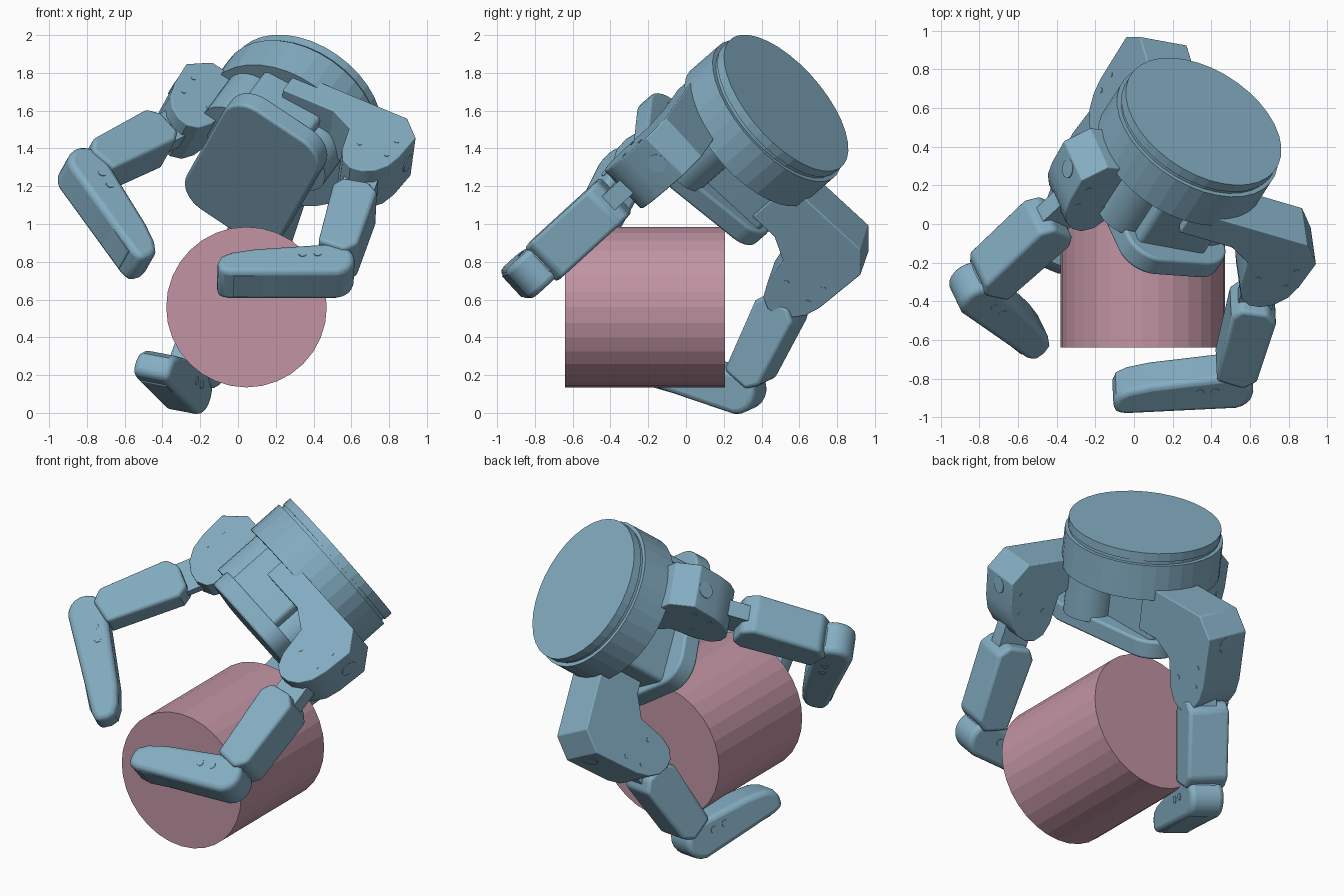
import bpy, bmesh, math
from mathutils import Vector, Matrix

if "Cube" in bpy.data.objects:
    bpy.data.objects.remove(bpy.data.objects["Cube"])

V = Vector


def material(name, rgb):
    m = bpy.data.materials.new(name)
    m.diffuse_color = (*rgb, 1)
    m.use_nodes = True
    m.node_tree.nodes["Principled BSDF"].inputs["Base Color"].default_value = m.diffuse_color
    return m


BLUE = material("steel_blue", (0.23, 0.42, 0.54))
PINK = material("dusty_pink", (0.54, 0.30, 0.37))


def frame(origin, u, v):
    """Matrix whose x runs along u and whose y leans towards v."""
    u = u.normalized()
    w = u.cross(v).normalized()
    v = w.cross(u)
    m = Matrix((u, v, w)).transposed().to_4x4()
    m.translation = origin
    return m


def finish(name, bm, matrix, mat, bevel=0.0, angle=25):
    bmesh.ops.recalc_face_normals(bm, faces=bm.faces)
    me = bpy.data.meshes.new(name)
    bm.to_mesh(me)
    bm.free()
    ob = bpy.data.objects.new(name, me)
    bpy.context.collection.objects.link(ob)
    ob.matrix_world = matrix
    me.materials.append(mat)
    if bevel:
        b = ob.modifiers.new("rounded_edges", "BEVEL")
        b.width, b.segments, b.angle_limit = bevel, 3, math.radians(40)
    bpy.ops.object.select_all(action="DESELECT")
    ob.select_set(True)
    bpy.context.view_layer.objects.active = ob
    bpy.ops.object.shade_smooth_by_angle(angle=math.radians(angle))
    return ob


def prism(name, pts, z0, z1, matrix, bevel=0.0, angle=25):
    bm = bmesh.new()
    face = bm.faces.new([bm.verts.new((x, y, z0)) for x, y in pts])
    ext = bmesh.ops.extrude_face_region(bm, geom=[face])["geom"]
    verts = [g for g in ext if isinstance(g, bmesh.types.BMVert)]
    bmesh.ops.translate(bm, verts=verts, vec=(0, 0, z1 - z0))
    return finish(name, bm, matrix, BLUE, bevel, angle)


def arc(cx, cy, r, a0, a1, n=8):
    return [(cx + r * math.cos(math.radians(a0 + (a1 - a0) * i / n)),
             cy + r * math.sin(math.radians(a0 + (a1 - a0) * i / n))) for i in range(n + 1)]


def rounded_rect(x0, x1, y0, y1, r):
    return (arc(x1 - r, y1 - r, r, 0, 90) + arc(x0 + r, y1 - r, r, 90, 180)
            + arc(x0 + r, y0 + r, r, 180, 270) + arc(x1 - r, y0 + r, r, 270, 360))


def circle(r, cx=0, cy=0, n=32):
    return arc(cx, cy, r, 0, 360 - 360 / n, n - 1)


# Held cylinder, lying along y, faceted
bm = bmesh.new()
bmesh.ops.create_cone(bm, cap_ends=True, segments=32, radius1=0.425, radius2=0.425, depth=0.845)
finish("held_cylinder", bm,
       Matrix.Translation((0.045, -0.217, 0.56)) @ Matrix.Rotation(math.pi / 2, 4, "X"),
       PINK, angle=2)

# Hand frame: x towards the back finger, z out of the wrist
N = V((0.44, 0.68, 0.59)).normalized()
BACK = V((-0.22, 0.717, -0.66)).normalized()
TOP = V((0.337, 0.495, 1.61))
hand = frame(TOP, BACK, N.cross(BACK))

# Wrist: flange, groove and drum, faceted
prism("wrist_flange", circle(0.448, n=36), 0.0, 0.052, hand, angle=2)
prism("wrist_groove", circle(0.44, n=36), -0.03, 0.005, hand, angle=2)
prism("wrist_drum", circle(0.464, n=36), -0.24, -0.02, hand, angle=2)

# Palm: housing, pivot columns and a rounded plate, turned a little
prism("palm_housing", rounded_rect(-0.38, 0.38, -0.20, 0.20, 0.03), -0.54, -0.20, hand)
for side in (-1, 1):
    prism("pivot_column", circle(0.15, -0.16, side * 0.22), -0.54, -0.20, hand)
palm = hand @ Matrix.Rotation(math.radians(8), 4, "Z")
prism("palm_plate", rounded_rect(-0.47, 0.42, -0.30, 0.30, 0.16), -0.625, -0.51, palm, 0.015)


def finger(name, out, j1, j2, tip, top, inner):
    j1, j2, tip = V(j1), V(j2), V(tip)
    out = V(out).normalized()

    # Knuckle housing, profile in the plane of the finger
    k = frame(j1, out, N)
    prism(name + "_knuckle",
          [(-inner, top), (0.06, top), (0.165, top - 0.11), (0.155, 0.07), (0.135, -0.02),
           (0.09, -0.09), (0.03, -0.13), (-0.03, -0.14), (-0.09, -0.11), (-0.13, -0.04),
           (-0.17, 0.13), (-0.30, 0.20), (-inner, 0.20)], -0.14, 0.14, k, 0.006)
    # Round cover on the end of the knuckle, and screws on both cheeks
    cover = frame(j1 + out * 0.16 + N * (top - 0.17), N, k.to_3x3() @ V((0, 0, 1)))
    prism(name + "_knuckle_cover", circle(0.05, n=20), -0.006, 0.006, cover)
    for x, y in ((0.09, 0.17), (0.09, 0.05), (-0.07, 0.05)):
        prism(name + "_knuckle_screw", circle(0.014, x, y, 10), -0.143, 0.143, k)

    # Proximal link: narrow tab, box, and fork at the far joint
    d = j2 - j1
    L = d.length
    p = frame(j1, d, tip - j2)
    s = max(0.09, L - 0.60)
    prism(name + "_proximal_tab", rounded_rect(-0.09, 0.30, -0.09, 0.09, 0.08), -0.05, 0.05, p)
    prism(name + "_proximal_link",
          [(s, -0.06), (s + 0.06, -0.12), (L - 0.12, -0.11), (L - 0.06, -0.05),
           (L - 0.09, 0.10), (s + 0.06, 0.12), (s, 0.08)], -0.125, 0.125, p, 0.02)
    prism(name + "_middle_fork", rounded_rect(L - 0.25, L + 0.08, -0.08, 0.08, 0.075),
          -0.065, 0.065, p, 0.01)

    # Distal link: round heel tapering to a rounded fingertip
    d = tip - j2
    L = d.length
    q = frame(j2, d, j1 - j2)
    prism(name + "_distal_link",
          arc(0, 0, 0.115, 85, 262, 10)
          + [(L - 0.06, -0.088), (L, -0.07), (L, 0.0), (L - 0.02, 0.045), (L - 0.08, 0.075),
             (L - 0.2, 0.095)], -0.105, 0.105, q, 0.03)
    # Finger pad panel and joint screws
    prism(name + "_finger_pad", rounded_rect(0.24, L - 0.08, -0.096, -0.05, 0.01),
          -0.075, 0.075, q)
    for x in (0.08, 0.16):
        prism(name + "_joint_screw", circle(0.022, x, 0.03, 14), -0.109, 0.109, q)


finger("left_finger", (-0.84, 0.07, 0.545), (-0.28, 0.16, 1.54), (-0.82, -0.34, 1.26),
       (-0.49, -0.60, 0.77), 0.34, 0.48)
finger("right_finger", (0.89, -0.26, -0.37), (0.67, -0.24, 1.27), (0.50, -0.81, 0.75),
       (-0.11, -0.86, 0.73), 0.36, 0.60)
finger("back_finger", BACK, (-0.05, 0.57, 0.68), (-0.27, 0.29, 0.12),
       (-0.45, -0.22, 0.265), 0.49, 0.46)
